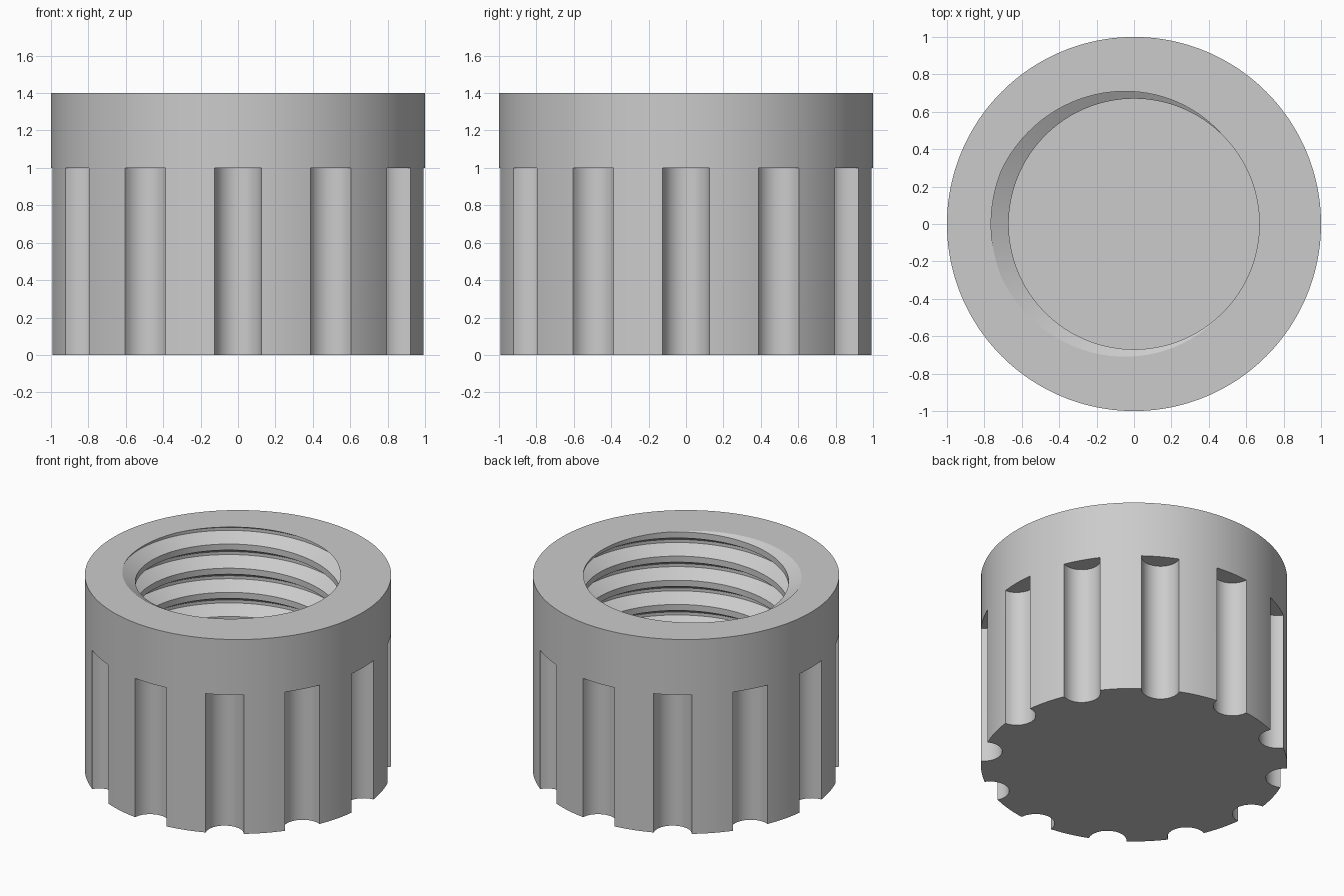
import bpy, bmesh, math

cube = bpy.data.objects.get("Cube")
if cube:
    bpy.data.objects.remove(cube, do_unlink=True)

HEIGHT, GRIP_TOP, FLOOR = 1.4, 1.0, 0.2
GRIPS, GRIP_R = 12, 0.125
PITCH, MINOR, MAJOR = 0.174, 0.67, 0.764


def thread_radius(z, angle):
    # V thread with a flat crest and a narrow flat root
    centre = HEIGHT + PITCH * (angle / math.tau - 0.5)
    d = abs(((z - centre) / PITCH + 0.5) % 1 - 0.5)
    t = min(max((d - 1 / 16) / (5 / 16), 0), 1)
    return MAJOR + (MINOR - MAJOR) * t


def thread_profile(angle):
    # Thread corners up the bore wall, trimmed to the floor and the rim
    points = []
    for turn in range(-9, 2):
        for step in (-6, -1, 1, 6):
            z = HEIGHT + PITCH * (angle / math.tau - 0.5 + turn + step / 16)
            z = min(max(z, FLOOR), HEIGHT)
            points.append((thread_radius(z, angle), z))
    return points


def outline():
    # Angle and lower radius all round: a scallop, then a stretch of rim
    edge = 2 * math.asin(GRIP_R / 2)
    t_max = math.pi / 2 - edge / 2
    sector = math.tau / GRIPS
    columns = []
    for i in range(GRIPS):
        for j in range(13):
            t = t_max * (j / 6 - 1)
            x, y = 1 - GRIP_R * math.cos(t), GRIP_R * math.sin(t)
            columns.append((i * sector + math.atan2(y, x), math.hypot(x, y)))
        for j in range(1, 8):
            columns.append((i * sector + edge + (sector - 2 * edge) * j / 8, 1.0))
    first = columns[0]
    return columns + [(first[0] + math.tau, first[1])]


# Skin of the cap: floor, threaded bore, rim, outer wall, scallops, base
bm = bmesh.new()
previous = None
for angle, low in outline():
    profile = [(0, FLOOR)] + thread_profile(angle)
    profile += [(1, HEIGHT), (1, GRIP_TOP), (low, GRIP_TOP), (low, 0), (0, 0)]
    column = [bm.verts.new((r * math.cos(angle), r * math.sin(angle), z))
              for r, z in profile]
    if previous:
        for k in range(len(column) - 1):
            bm.faces.new((previous[k], column[k], column[k + 1], previous[k + 1]))
    previous = column
bmesh.ops.remove_doubles(bm, verts=bm.verts, dist=0.00005)
bmesh.ops.recalc_face_normals(bm, faces=bm.faces)

mesh = bpy.data.meshes.new("threaded_cap")
bm.to_mesh(mesh)
bm.free()
cap = bpy.data.objects.new("threaded_cap", mesh)
bpy.context.collection.objects.link(cap)

# Plain grey plastic
grey = bpy.data.materials.new("light_grey")
grey.use_nodes = True
colour = (0.6, 0.6, 0.6, 1)
grey.diffuse_color = colour
grey.node_tree.nodes["Principled BSDF"].inputs["Base Color"].default_value = colour
mesh.materials.append(grey)

bpy.ops.object.select_all(action="DESELECT")
cap.select_set(True)
bpy.context.view_layer.objects.active = cap
bpy.ops.object.shade_smooth_by_angle(angle=math.radians(25))
